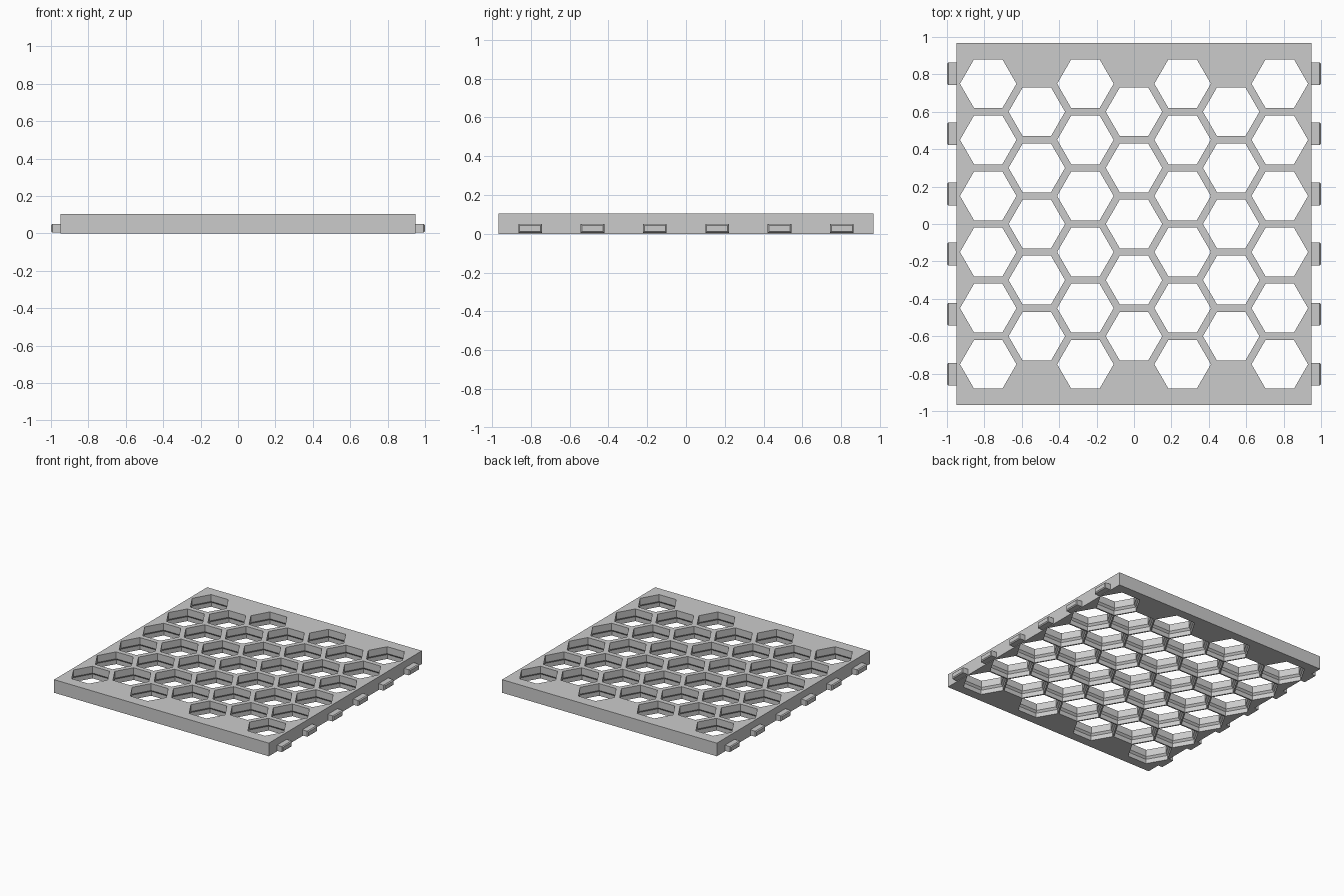
import bpy, bmesh, math

default = bpy.data.objects.get("Cube")
if default:
    bpy.data.objects.remove(default, do_unlink=True)

WIDTH, DEPTH, HEIGHT = 1.90, 1.935, 0.105
PITCH = 0.30
COLUMN = PITCH * math.sqrt(3) / 2

grey = bpy.data.materials.new("light_grey")
grey.use_nodes = True
colour = (0.6, 0.6, 0.6, 1)
grey.diffuse_color = colour
grey.node_tree.nodes["Principled BSDF"].inputs["Base Color"].default_value = colour


def make_object(name, bm):
    bmesh.ops.recalc_face_normals(bm, faces=bm.faces)
    mesh = bpy.data.meshes.new(name)
    bm.to_mesh(mesh)
    bm.free()
    mesh.materials.append(grey)
    obj = bpy.data.objects.new(name, mesh)
    bpy.context.collection.objects.link(obj)
    return obj


def add_box(bm, centre, size):
    verts = bmesh.ops.create_cube(bm, size=1)["verts"]
    bmesh.ops.scale(bm, vec=size, verts=verts)
    bmesh.ops.translate(bm, vec=centre, verts=verts)
    return verts


def add_hex_plug(bm, x, y, profile):
    # Stack of hexagon rings, closed at both ends
    rings = [[bm.verts.new((x + r * math.cos(math.radians(60 * i)),
                            y + r * math.sin(math.radians(60 * i)), z))
              for i in range(6)] for r, z in profile]
    for low, high in zip(rings, rings[1:]):
        for i in range(6):
            j = (i + 1) % 6
            bm.faces.new((low[i], low[j], high[j], high[i]))
    bm.faces.new(rings[0][::-1])
    bm.faces.new(rings[-1])


# Flat panel
bm = bmesh.new()
add_box(bm, (0, 0, HEIGHT / 2), (WIDTH, DEPTH, HEIGHT))
panel = make_object("honeycomb_panel", bm)

# Staggered hexagon holes, wider at the underside behind a lip
hole_profile = [(0.167, -0.02), (0.167, 0.035), (0.151, 0.05), (0.151, 0.13)]
bm = bmesh.new()
for col in range(-3, 4):
    count = 6 if col % 2 else 5
    for row in range(count):
        add_hex_plug(bm, col * COLUMN, (row - (count - 1) / 2) * PITCH, hole_profile)
cutter = make_object("hole_cutter", bm)
cutter.hide_render = True

cut = panel.modifiers.new("holes", "BOOLEAN")
cut.operation = "DIFFERENCE"
cut.solver = "EXACT"
cut.object = cutter
bpy.context.view_layer.update()
evaluated = panel.evaluated_get(bpy.context.evaluated_depsgraph_get())
panel.data = bpy.data.meshes.new_from_object(evaluated)
panel.modifiers.clear()
bpy.data.objects.remove(cutter, do_unlink=True)

# Connector tabs along both sides, with chamfered ends
for side, name in ((1, "left_tabs"), (-1, "right_tabs")):
    bm = bmesh.new()
    for i in range(6):
        verts = add_box(bm, (side * 0.974, (i - 2.5) * 0.3215, 0.0275), (0.052, 0.122, 0.045))
        outer = [v for v in verts if v.co.x * side > 0.98]
        edges = [e for e in bm.edges if e.verts[0] in outer and e.verts[1] in outer]
        bmesh.ops.bevel(bm, geom=edges, offset=0.007, segments=1, affect="EDGES")
    make_object(name, bm)
